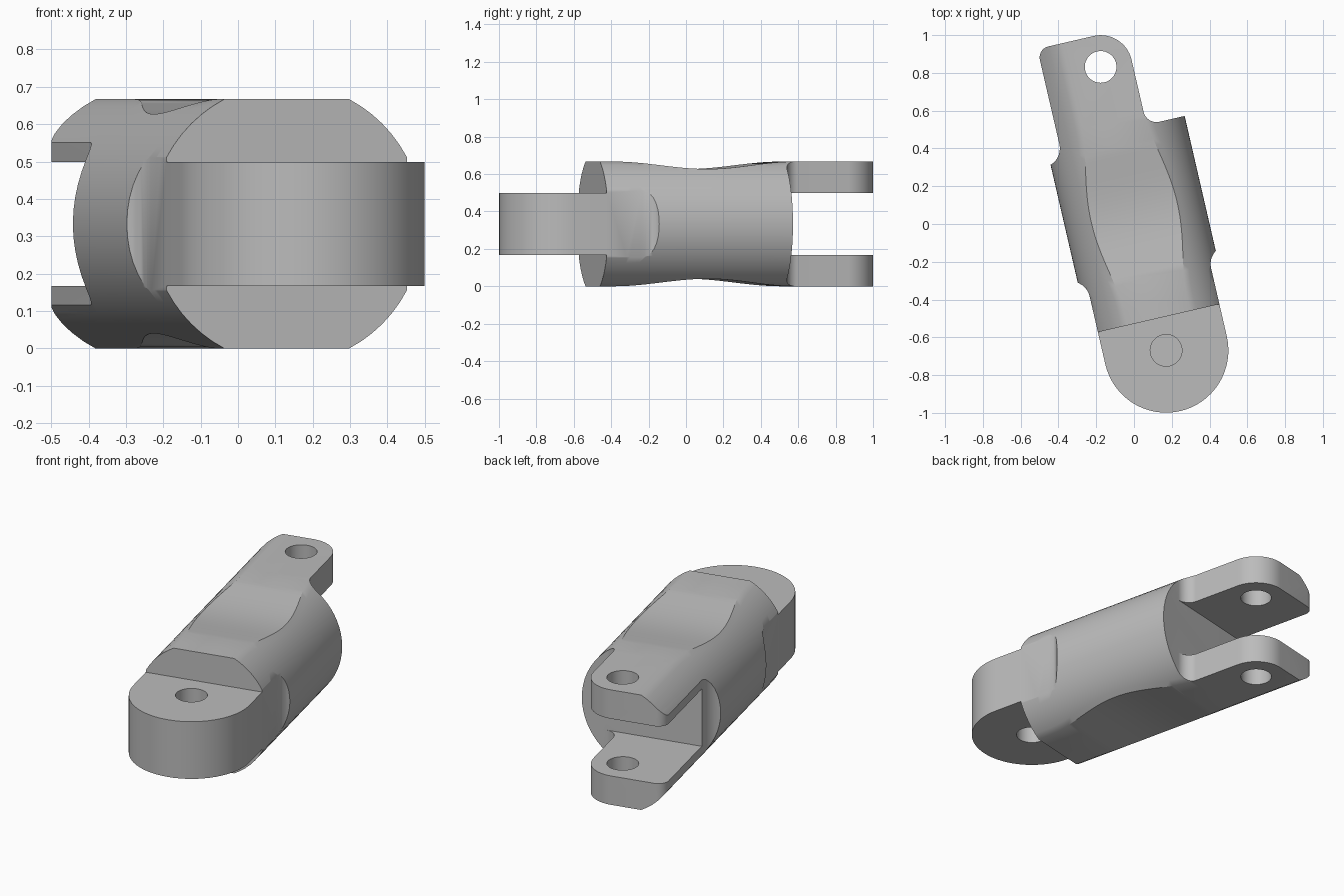
import bpy, bmesh, math
from math import sin, cos, pi, radians, sqrt, asin

if "Cube" in bpy.data.objects:
    bpy.data.objects.remove(bpy.data.objects["Cube"])

R = 0.375          # barrel radius
H = 0.3335         # half height
T = 0.166          # half height of tongue and of the rear slot
TURN = radians(13)

steel = bpy.data.materials.new("plain_grey")
steel.use_nodes = True
grey = (0.5, 0.5, 0.5, 1)
steel.diffuse_color = grey
steel.node_tree.nodes["Principled BSDF"].inputs["Base Color"].default_value = grey


def finish(bm, name):
    bmesh.ops.recalc_face_normals(bm, faces=bm.faces)
    mesh = bpy.data.meshes.new(name)
    bm.to_mesh(mesh)
    bm.free()
    mesh.materials.append(steel)
    ob = bpy.data.objects.new(name, mesh)
    bpy.context.collection.objects.link(ob)
    return ob


def arc(cx, cy, r, a0, a1, n=12):
    return [(cx + r * cos(radians(a0 + (a1 - a0) * i / n)),
             cy + r * sin(radians(a0 + (a1 - a0) * i / n))) for i in range(n + 1)]


def prism(name, points, z0, z1):
    bm = bmesh.new()
    base = bm.faces.new([bm.verts.new((x, y, z0)) for x, y in points])
    top = bmesh.ops.extrude_face_region(bm, geom=[base])["geom"]
    bmesh.ops.translate(bm, vec=(0, 0, z1 - z0),
                        verts=[v for v in top if isinstance(v, bmesh.types.BMVert)])
    return finish(bm, name)


def rect(x, y0, y1):
    return [(-x, y0), (x, y0), (x, y1), (-x, y1)]


def half_height(y):
    # shallow waist on top and bottom
    t = (y - 0.06) / 0.5
    return H - (0.04 * cos(t * pi / 2) ** 2 if abs(t) < 1 else 0)


# Barrel: a round bar with flattened, waisted top and bottom
bm = bmesh.new()
rings = []
stations = [-1.1] + [-0.44 + i / 28 for i in range(29)] + [1.1]
N = 22
for y in stations:
    a = asin(half_height(y) / R)
    right = [(R * cos(-a + 2 * a * i / N), R * sin(-a + 2 * a * i / N)) for i in range(N + 1)]
    section = right + [(-x, -z) for x, z in right]
    rings.append([bm.verts.new((x, y, z)) for x, z in section])
for lo, hi in zip(rings, rings[1:]):
    for i in range(len(lo)):
        j = (i + 1) % len(lo)
        bm.faces.new((lo[i], lo[j], hi[j], hi[i]))
bm.faces.new(rings[0])
bm.faces.new(rings[-1])
link = finish(bm, "link_body")

# Plan outline: round tongue, shoulders, narrow rear tabs
outline = (arc(0, -0.69, 0.33, 180, 360, 32)
           + arc(0.43, -0.32, 0.1, 180, 90)
           + [(0.5, -0.22), (0.5, 0.497)]
           + arc(0.238, 0.567, 0.07, 270, 180)
           + arc(0, 0.85, 0.168, 0, 90, 16)
           + arc(-0.245, 0.958, 0.06, 90, 180)
           + arc(-0.405, 0.5, 0.1, 0, -90)
           + [(-0.5, 0.4), (-0.5, -0.22)]
           + arc(-0.43, -0.32, 0.1, 90, 0))


def carve(tool, operation):
    mod = link.modifiers.new(tool.name, 'BOOLEAN')
    mod.operation = operation
    mod.solver = 'EXACT'
    mod.object = tool
    bpy.ops.object.select_all(action='DESELECT')
    bpy.context.view_layer.objects.active = link
    link.select_set(True)
    bpy.ops.object.modifier_apply(modifier=mod.name)
    bpy.data.objects.remove(tool)


carve(prism("outline", outline, -0.5, 0.5), 'INTERSECT')
# Slot between the rear tabs
carve(prism("slot", rect(0.6, 0.497, 1.3), -T, T), 'DIFFERENCE')
# Steps above and below the tongue, and its blind pin sockets
for lo, hi in ((T, 0.6), (-0.6, -T)):
    carve(prism("step", rect(0.6, -1.3, -0.515), lo, hi), 'DIFFERENCE')
for lo, hi in ((0.01, 0.6), (-0.6, -0.01)):
    carve(prism("socket", arc(0, -0.69, 0.084, 0, 352.5, 47), lo, hi), 'DIFFERENCE')
# Pin hole through both rear tabs
carve(prism("pin_hole", arc(0, 0.85, 0.084, 0, 352.5, 47), -0.6, 0.6), 'DIFFERENCE')

# Place the link on the ground, turned about the vertical
link.location = (0.015 * cos(TURN), 0.015 * sin(TURN), H)
link.rotation_euler = (0, 0, TURN)
bpy.ops.object.transform_apply(location=True, rotation=True, scale=True)
bpy.ops.object.shade_smooth_by_angle(angle=radians(33))
